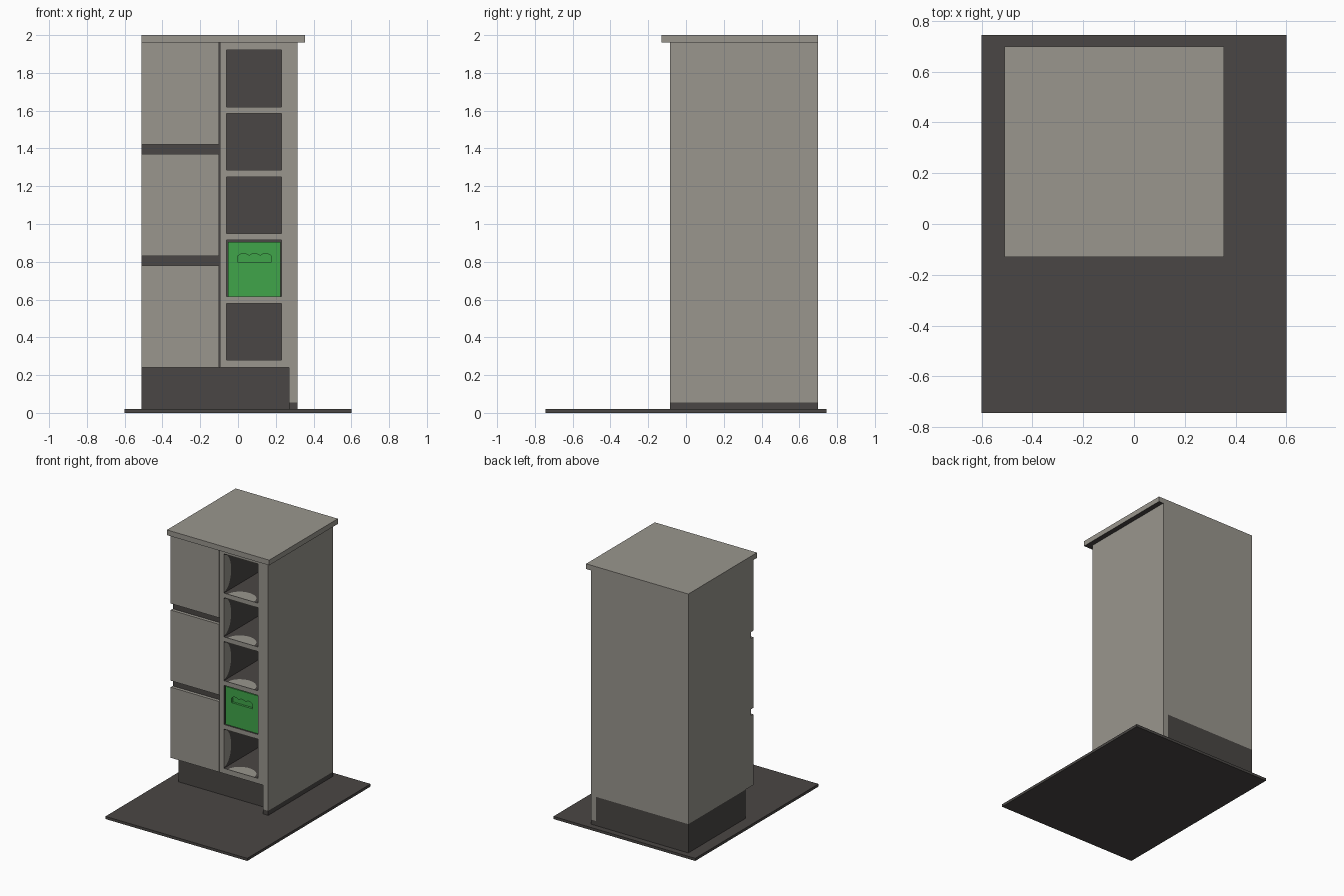
import bpy
import bmesh
from math import sin, cos, pi
from mathutils import Vector

cube = bpy.data.objects.get("Cube")
if cube:
    bpy.data.objects.remove(cube, do_unlink=True)


def material(name, rgb):
    m = bpy.data.materials.new(name)
    m.use_nodes = True
    m.diffuse_color = (*rgb, 1)
    m.node_tree.nodes["Principled BSDF"].inputs["Base Color"].default_value = (*rgb, 1)
    return m


STONE = material("warm grey", (0.32, 0.305, 0.27))
DARK = material("dark grey", (0.068, 0.062, 0.058))
GREEN = material("green", (0.051, 0.376, 0.068))


def finish(name, bm, mats, second=None):
    """Store the mesh; faces passing the second rule take the second colour."""
    bm.normal_update()
    if second:
        for f in bm.faces:
            f.material_index = int(second(f))
    mesh = bpy.data.meshes.new(name)
    bm.to_mesh(mesh)
    bm.free()
    for m in mats:
        mesh.materials.append(m)
    obj = bpy.data.objects.new(name, mesh)
    bpy.context.collection.objects.link(obj)
    return obj


def box(name, x, y, z, *mats, second=None):
    bm = bmesh.new()
    bmesh.ops.create_cube(bm, size=1)
    for v in bm.verts:
        v.co = [(a + b) / 2 + c * (b - a) for (a, b), c in zip((x, y, z), v.co)]
    return finish(name, bm, mats, second)


def pierced_panel(name, loops, y, *mats, second=None):
    """Upright panel from an outer xz outline and hole outlines."""
    bm = bmesh.new()
    edges = []
    for loop in loops:
        vs = [bm.verts.new((px, y[0], pz)) for px, pz in loop]
        edges += [bm.edges.new((a, b)) for a, b in zip(vs, vs[1:] + vs[:1])]
    bmesh.ops.triangle_fill(bm, edges=edges, use_beauty=True, normal=(0, -1, 0))
    out = bmesh.ops.extrude_face_region(bm, geom=bm.faces[:])
    moved = [g for g in out["geom"] if isinstance(g, bmesh.types.BMVert)]
    bmesh.ops.translate(bm, verts=moved, vec=(0, y[1] - y[0], 0))
    bmesh.ops.recalc_face_normals(bm, faces=bm.faces[:])
    return finish(name, bm, mats, second)


def rect(x0, x1, z0, z1):
    return [(x0, z0), (x1, z0), (x1, z1), (x0, z1)]


def half_disc(name, centre, along, depth, inward):
    """Thin pale half oval lying on a niche wall at its front edge."""
    bm = bmesh.new()
    steps = 16
    pts = [Vector(centre) + Vector(along) * cos(pi * i / steps)
           + Vector((0, depth, 0)) * sin(pi * i / steps)
           + Vector(inward) * 0.002 for i in range(steps + 1)]
    face = bm.faces.new([bm.verts.new(p) for p in pts])
    face.normal_update()
    if face.normal.dot(Vector(inward)) < 0:
        face.normal_flip()
    return finish(name, bm, [STONE])


def faces_front(f):
    return f.normal.y < -0.5


FRONT, BACK = -0.085, 0.70
LEFT_X, RIGHT_X = -0.51, 0.315
SEAM, INNER = -0.095, 0.27
BASE, TOP = 0.24, 1.96

# Floor plate, plinth and foot
box("floor_plate", (-0.6, 0.6), (-0.745, 0.745), (0, 0.02), DARK)
box("plinth", (LEFT_X, INNER), (0.01, BACK), (0.02, BASE), DARK)
box("side_panel_foot", (INNER, RIGHT_X), (FRONT, BACK), (0.02, 0.055), DARK)

# Main shell
box("side_panel", (INNER, RIGHT_X), (FRONT, BACK), (0.055, TOP), STONE)
box("drawer_carcass", (LEFT_X, SEAM), (-0.06, BACK), (BASE, TOP),
    STONE, DARK, second=faces_front)
box("worktop", (LEFT_X, 0.355), (-0.13, BACK), (TOP, 2.0),
    STONE, DARK, second=lambda f: f.normal.z < -0.5)

# Drawer fronts with dark grip gaps between them
for i, z in enumerate((BASE, 0.83, 1.42)):
    box(f"drawer_front_{i + 1}", (LEFT_X, -0.101), (FRONT, -0.06), (z, z + 0.54), STONE)

# Column of open niches with a dark lining
NX0, NX1, NH, PITCH = -0.06, 0.23, 0.3, 0.335
floors = [0.28 + PITCH * i for i in range(5)]
pierced_panel(
    "niche_column",
    [rect(SEAM, INNER, BASE, TOP)] + [rect(NX0, NX1, z, z + NH) for z in floors],
    (FRONT, 0.6), STONE, DARK,
    second=lambda f: abs(f.normal.y) < 0.5
    and SEAM + 0.01 < f.calc_center_median().x < INNER - 0.01
    and BASE + 0.01 < f.calc_center_median().z < TOP - 0.01)
box("niche_back", (SEAM, INNER), (0.6, BACK), (BASE, TOP),
    STONE, DARK, second=faces_front)

# Pale half ovals at the mouth of each open niche
mid_x = (NX0 + NX1) / 2
for i, z in enumerate(floors):
    if i == 1:
        continue
    mid_z = z + NH / 2
    for side, px, d in (("right", NX0, 1), ("left", NX1, -1)):
        half_disc(f"niche_{i + 1}_{side}_oval", (px, FRONT, mid_z),
                  (0, 0, 0.14), 0.085, (d, 0, 0))
    for side, pz, d in (("floor", z, 1), ("ceiling", z + NH, -1)):
        half_disc(f"niche_{i + 1}_{side}_oval", (mid_x, FRONT, pz),
                  (0.11, 0, 0), 0.1, (0, 0, d))

# Green storage box with a wavy finger grip
bx, bz = (-0.053, 0.224), (0.617, 0.906)
waves = 24
grip = [(0.0, 0.795), (0.175, 0.795)]
grip += [(0.175 * (1 - i / waves), 0.832 + 0.012 * abs(sin(3 * pi * i / waves)))
         for i in range(waves + 1)]
pierced_panel("storage_box_front", [rect(*bx, *bz), grip], (-0.077, -0.06), GREEN)
box("storage_box_body", bx, (-0.06, 0.5), bz, GREEN)
